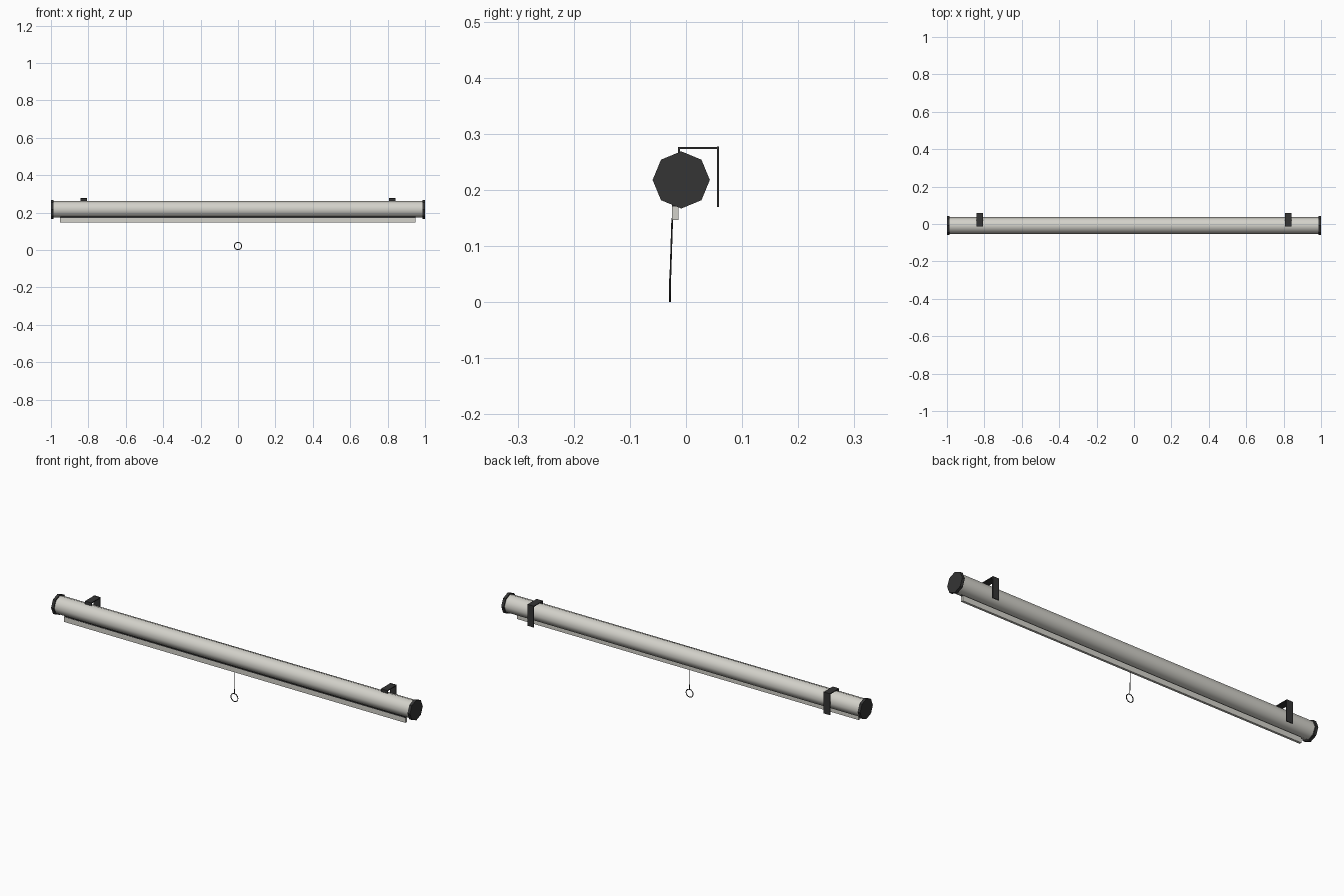
import bpy, math
from mathutils import Vector

if "Cube" in bpy.data.objects:
    bpy.data.objects.remove(bpy.data.objects["Cube"])

YC, ZC = -0.0085, 0.218   # axis of the roller housing


def mat(name, col):
    m = bpy.data.materials.new(name)
    m.diffuse_color = (*col, 1)
    m.use_nodes = True
    m.node_tree.nodes["Principled BSDF"].inputs["Base Color"].default_value = m.diffuse_color
    return m


SHELL = mat("warm_white", (0.65, 0.64, 0.59))
DARK = mat("charcoal", (0.035, 0.035, 0.035))


def finish(name, m, smooth=False):
    o = bpy.context.object
    o.name = name
    o.data.materials.append(m)
    if smooth:
        bpy.ops.object.shade_smooth_by_angle(angle=math.radians(50))
    return o


def box(name, lo, hi, m):
    lo, hi = Vector(lo), Vector(hi)
    bpy.ops.mesh.primitive_cube_add(size=1, location=(lo + hi) / 2)
    bpy.context.object.scale = hi - lo
    bpy.ops.object.transform_apply(location=False, rotation=False, scale=True)
    return finish(name, m)


def rod(name, a, b, r, sides, m, smooth=False):
    a, b = Vector(a), Vector(b)
    d = b - a
    bpy.ops.mesh.primitive_cylinder_add(
        vertices=sides, radius=r, depth=d.length, location=(a + b) / 2,
        rotation=d.to_track_quat('Z', 'Y').to_euler())
    return finish(name, m, smooth)


# Eight-sided housing, smooth along its length
rod("housing", (-0.99, YC, ZC), (0.99, YC, ZC), 0.045, 8, SHELL, True)

# Dark outlet slot and the weighted bottom bar below it
box("outlet_slot", (-0.95, -0.025, 0.171), (0.95, -0.014, 0.182), DARK)
box("bottom_bar", (-0.952, -0.025, 0.147), (0.95, -0.0135, 0.173), SHELL)

# End caps and wall brackets on both sides
for side, s in (("left", -1), ("right", 1)):
    rod("end_cap_" + side, (s * 0.986, YC, ZC), (s, YC, ZC), 0.051, 8, DARK)
    x0, x1 = s * 0.825 - 0.0175, s * 0.825 + 0.0175
    box("bracket_plate_" + side, (x0, 0.055, 0.17), (x1, 0.059, 0.278), DARK)
    box("bracket_arm_" + side, (x0, -0.0145, 0.273), (x1, 0.057, 0.277), DARK)
    box("bracket_tab_" + side, (x0, -0.0145, 0.262), (x1, -0.0105, 0.277), DARK)

# Pull cord with ring
rod("pull_cord", (0, -0.0245, 0.15), (0, -0.028, 0.042), 0.0015, 6, DARK)
bpy.ops.mesh.primitive_torus_add(
    major_radius=0.0195, minor_radius=0.0022, major_segments=16, minor_segments=6,
    location=(0, -0.0285, 0.0217), rotation=(math.pi / 2, 0, 0))
finish("pull_ring", DARK, True)
